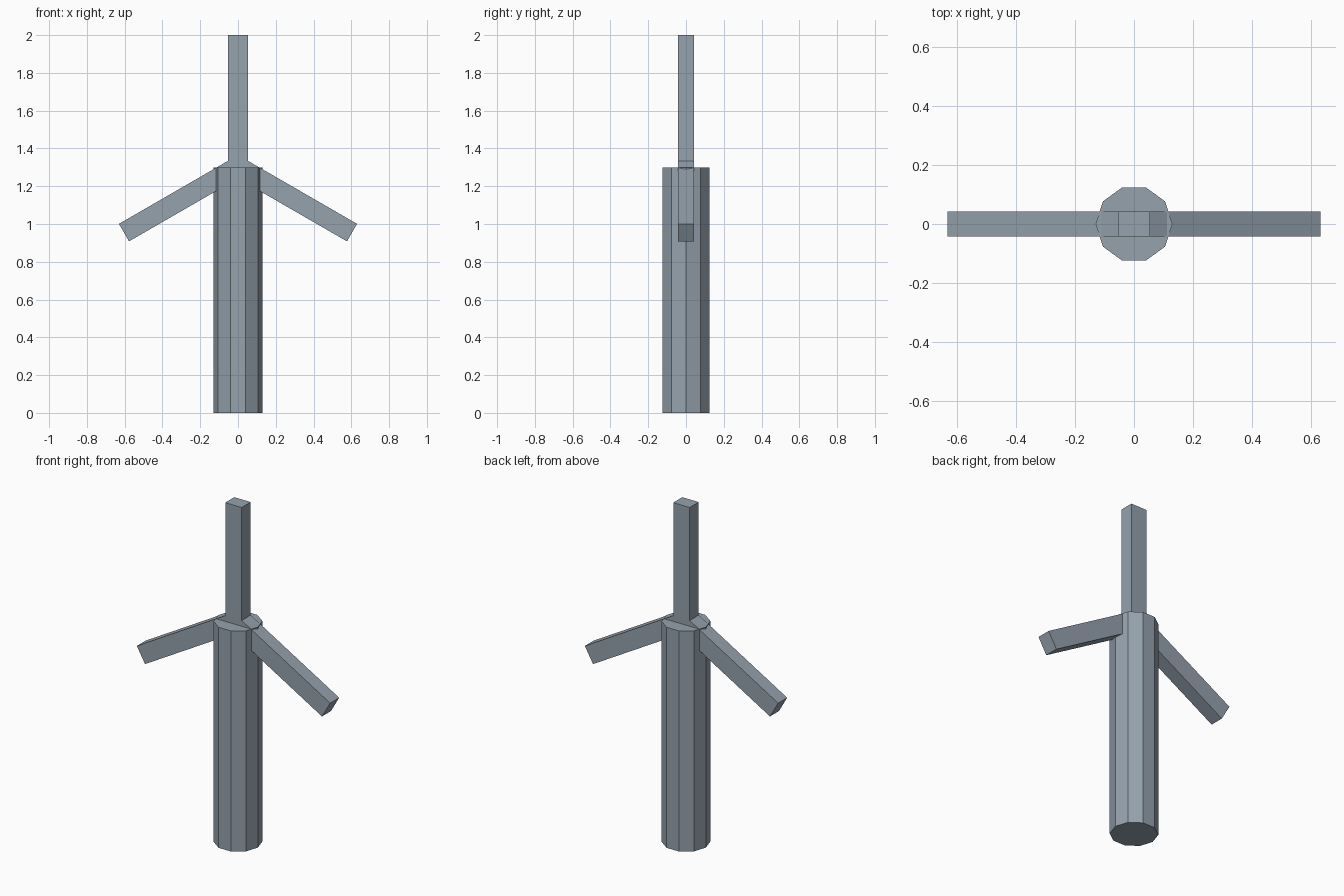
import bpy
import bmesh
from math import cos, sin, radians
from mathutils import Vector

cube = bpy.data.objects.get("Cube")
if cube:
    bpy.data.objects.remove(cube, do_unlink=True)

TOWER_RADIUS, TOWER_HEIGHT = 0.13, 1.3
HUB_Z, BLADE_LENGTH = 1.303, 0.697
BLADE_HALF_WIDTH, BLADE_HALF_DEPTH = 0.0535, 0.042

color = (0.30, 0.36, 0.42, 1)
metal = bpy.data.materials.new("blue_grey_metal")
metal.use_nodes = True
metal.diffuse_color = color
metal.node_tree.nodes["Principled BSDF"].inputs["Base Color"].default_value = color


def extrude_profile(name, points, offset):
    """Make a flat-shaded solid by extruding a closed outline."""
    bm = bmesh.new()
    face = bm.faces.new([bm.verts.new(p) for p in points])
    result = bmesh.ops.extrude_face_region(bm, geom=[face], use_keep_orig=True)
    moved = [g for g in result["geom"] if isinstance(g, bmesh.types.BMVert)]
    bmesh.ops.translate(bm, verts=moved, vec=offset)
    bmesh.ops.recalc_face_normals(bm, faces=bm.faces)
    mesh = bpy.data.meshes.new(name)
    bm.to_mesh(mesh)
    bm.free()
    mesh.materials.append(metal)
    obj = bpy.data.objects.new(name, mesh)
    bpy.context.collection.objects.link(obj)
    return obj


# Ten-sided tower with corners on the x axis
ring = [Vector((cos(radians(a)), sin(radians(a)), 0)) * TOWER_RADIUS
        for a in range(0, 360, 36)]
extrude_profile("tower", ring, (0, 0, TOWER_HEIGHT))

# Three square-ended blades joined into one rotor outline
outline = []
hub = Vector((0, -BLADE_HALF_DEPTH, HUB_Z))
for angle in (90, 210, 330):
    a, notch = radians(angle), radians(angle + 60)
    along = Vector((cos(a), 0, sin(a)))
    across = Vector((-sin(a), 0, cos(a)))
    tip = hub + along * BLADE_LENGTH
    outline += [tip - across * BLADE_HALF_WIDTH, tip + across * BLADE_HALF_WIDTH]
    reach = BLADE_HALF_WIDTH / sin(radians(60))
    outline.append(hub + Vector((cos(notch), 0, sin(notch))) * reach)
extrude_profile("rotor_blades", outline, (0, 2 * BLADE_HALF_DEPTH, 0))
